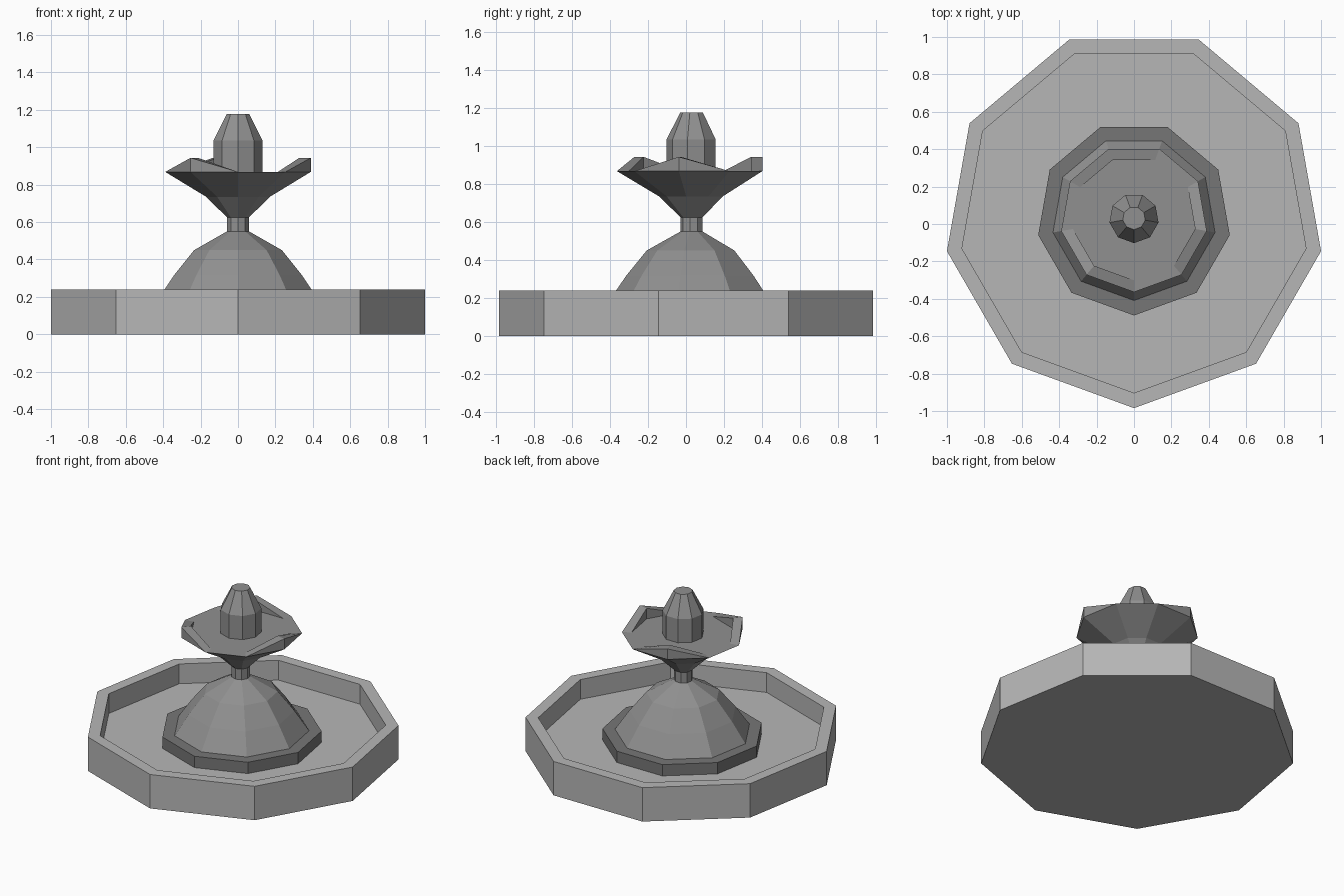
import bpy, bmesh, math

if "Cube" in bpy.data.objects:
    bpy.data.objects.remove(bpy.data.objects["Cube"])

SIDES = 9
CY = 0.031  # polygon centre, so that the bounds are centred on y = 0


def grey(name, v):
    m = bpy.data.materials.new(name)
    m.diffuse_color = (v, v, v, 1)
    m.use_nodes = True
    m.node_tree.nodes["Principled BSDF"].inputs["Base Color"].default_value = m.diffuse_color
    return m


LIGHT = grey("light_stone", 0.47)
MID = grey("mid_stone", 0.28)
DARK = grey("dark_stone", 0.18)


def pt(r, z, k):
    a = math.radians(-90 + 360 / SIDES * k)
    return (r * math.cos(a), CY + r * math.sin(a), z)


def finish(name, bm, mat):
    bmesh.ops.recalc_face_normals(bm, faces=bm.faces)
    me = bpy.data.meshes.new(name)
    bm.to_mesh(me)
    bm.free()
    me.materials.append(mat)
    ob = bpy.data.objects.new(name, me)
    bpy.context.collection.objects.link(ob)
    return ob


def lathe(name, mat, profile):
    """Nine-sided turned solid from (radius, z) points, capped at both ends."""
    bm = bmesh.new()
    rings = [[bm.verts.new(pt(r, z, k)) for k in range(SIDES)] for r, z in profile]
    for a, b in zip(rings, rings[1:]):
        for k in range(SIDES):
            n = (k + 1) % SIDES
            bm.faces.new((a[k], a[n], b[n], b[k]))
    bm.faces.new(rings[0][::-1])
    bm.faces.new(rings[-1])
    return finish(name, bm, mat)


# Basin with raised rim and sunken floor
lathe("basin", LIGHT, [(1.0154, 0), (1.0154, 0.24), (0.934, 0.24), (0.934, 0.10)])
# Step around the foot of the dome
lathe("step", DARK, [(0.52, 0.10), (0.52, 0.18), (0.442, 0.18)])
# Dome and neck
lathe("dome", MID, [(0.440, 0.18), (0.346, 0.317), (0.238, 0.45), (0.060, 0.55)])
lathe("neck", MID, [(0.060, 0.55), (0.060, 0.63)])
# Upper bowl
lathe("bowl", MID, [(0.060, 0.625), (0.173, 0.735), (0.395, 0.868)])
# Spout on top
lathe("spout", MID, [(0.133, 0.868), (0.133, 1.035), (0.061, 1.178)])

# Three raised lips on the bowl rim, with low pouring gaps between
RO, RI, LOW, HIGH = 0.395, 0.332, 0.868, 0.943
bm = bmesh.new()
for k in (2, 5, 8):
    o, i = bm.verts.new(pt(RO, LOW, k)), bm.verts.new(pt(RI, LOW, k))
    ot, it = bm.verts.new(pt(RO, HIGH, k)), bm.verts.new(pt(RI, HIGH, k))
    for n in (k - 1, k + 1):
        oe, ie = bm.verts.new(pt(RO, LOW, n)), bm.verts.new(pt(RI, LOW, n))
        bm.faces.new((oe, o, ot))
        bm.faces.new((oe, ot, it, ie))
        bm.faces.new((ie, it, i))
        bm.faces.new((oe, ie, i, o))
bmesh.ops.remove_doubles(bm, verts=bm.verts, dist=1e-5)
finish("bowl_lips", bm, MID)
